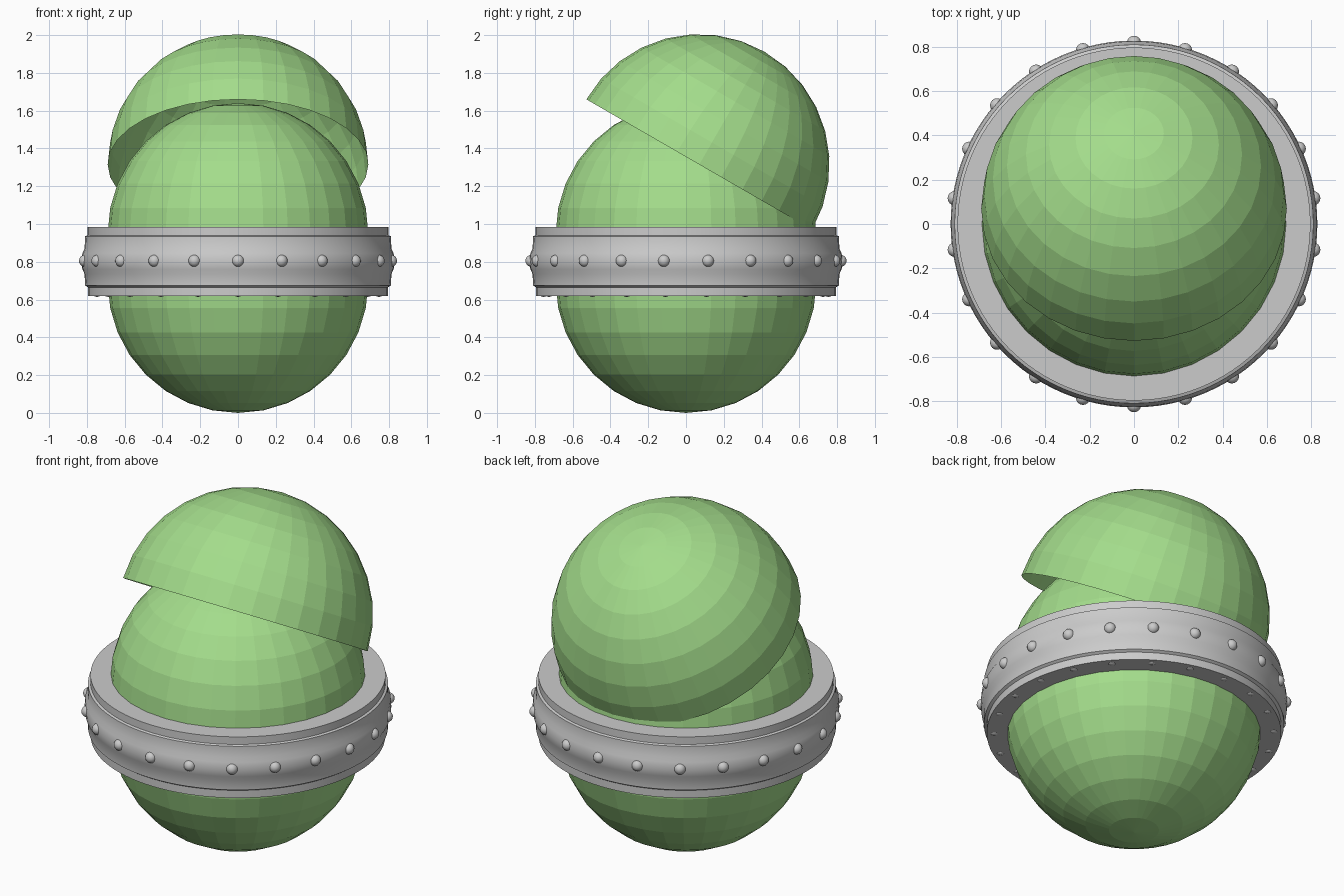
import bpy, bmesh, math
from mathutils import Matrix, Vector

if "Cube" in bpy.data.objects:
    bpy.data.objects.remove(bpy.data.objects["Cube"])

R = 0.69
COUNT = 22

green = bpy.data.materials.new("green")
green.diffuse_color = (0.37, 0.72, 0.26, 1)
green.use_nodes = True
green.node_tree.nodes["Principled BSDF"].inputs["Base Color"].default_value = green.diffuse_color


def make_object(name, bm, smooth=False, mat=None):
    me = bpy.data.meshes.new(name)
    bm.to_mesh(me)
    bm.free()
    ob = bpy.data.objects.new(name, me)
    bpy.context.collection.objects.link(ob)
    if mat:
        me.materials.append(mat)
    if smooth:
        bpy.ops.object.select_all(action='DESELECT')
        ob.select_set(True)
        bpy.context.view_layer.objects.active = ob
        bpy.ops.object.shade_smooth_by_angle(angle=math.radians(30))
    return ob


def dome(name, centre, tilt):
    """Open, faceted half sphere; tilt turns its pole about x."""
    bm = bmesh.new()
    bmesh.ops.create_uvsphere(bm, u_segments=32, v_segments=16, radius=R)
    bmesh.ops.delete(bm, geom=[v for v in bm.verts if v.co.z < -0.01], context='VERTS')
    ob = make_object(name, bm, mat=green)
    ob.location = centre
    ob.rotation_euler.x = math.radians(tilt)
    return ob


# Green shells: lower bowl, upper ball and tilted open lid
dome("lower_shell", (0, 0, 0.69), 180)
dome("upper_shell", (0, 0, 0.95), 0)
dome("tilted_lid", (0, 0.07, 1.315), -30)

# Grey collar: closed profile (radius, z) spun round z
profile = [(0.66, 0.62), (0.795, 0.62), (0.795, 0.665), (0.81, 0.675),
           (0.812, 0.735), (0.824, 0.76), (0.828, 0.80), (0.824, 0.845),
           (0.812, 0.87), (0.81, 0.935), (0.797, 0.94), (0.797, 0.985), (0.66, 0.985)]
bm = bmesh.new()
verts = [bm.verts.new((r, 0, z)) for r, z in profile]
edges = [bm.edges.new((verts[i], verts[(i + 1) % len(verts)])) for i in range(len(verts))]
bmesh.ops.spin(bm, geom=verts + edges, axis=(0, 0, 1), cent=(0, 0, 0),
               steps=96, angle=math.tau, use_duplicate=False)
bmesh.ops.remove_doubles(bm, verts=bm.verts, dist=0.0001)
bmesh.ops.recalc_face_normals(bm, faces=bm.faces)
make_object("collar", bm, smooth=True)


def rivets(name, radius, z, size):
    bm = bmesh.new()
    for i in range(COUNT):
        a = math.tau * i / COUNT
        pos = Vector((radius * math.sin(a), -radius * math.cos(a), z))
        bmesh.ops.create_uvsphere(bm, u_segments=16, v_segments=10, radius=size,
                                  matrix=Matrix.Translation(pos))
    return make_object(name, bm, smooth=True)


# Rivets round the side and under the collar
rivets("side_rivets", 0.818, 0.805, 0.032)
rivets("bottom_rivets", 0.755, 0.645, 0.031)
